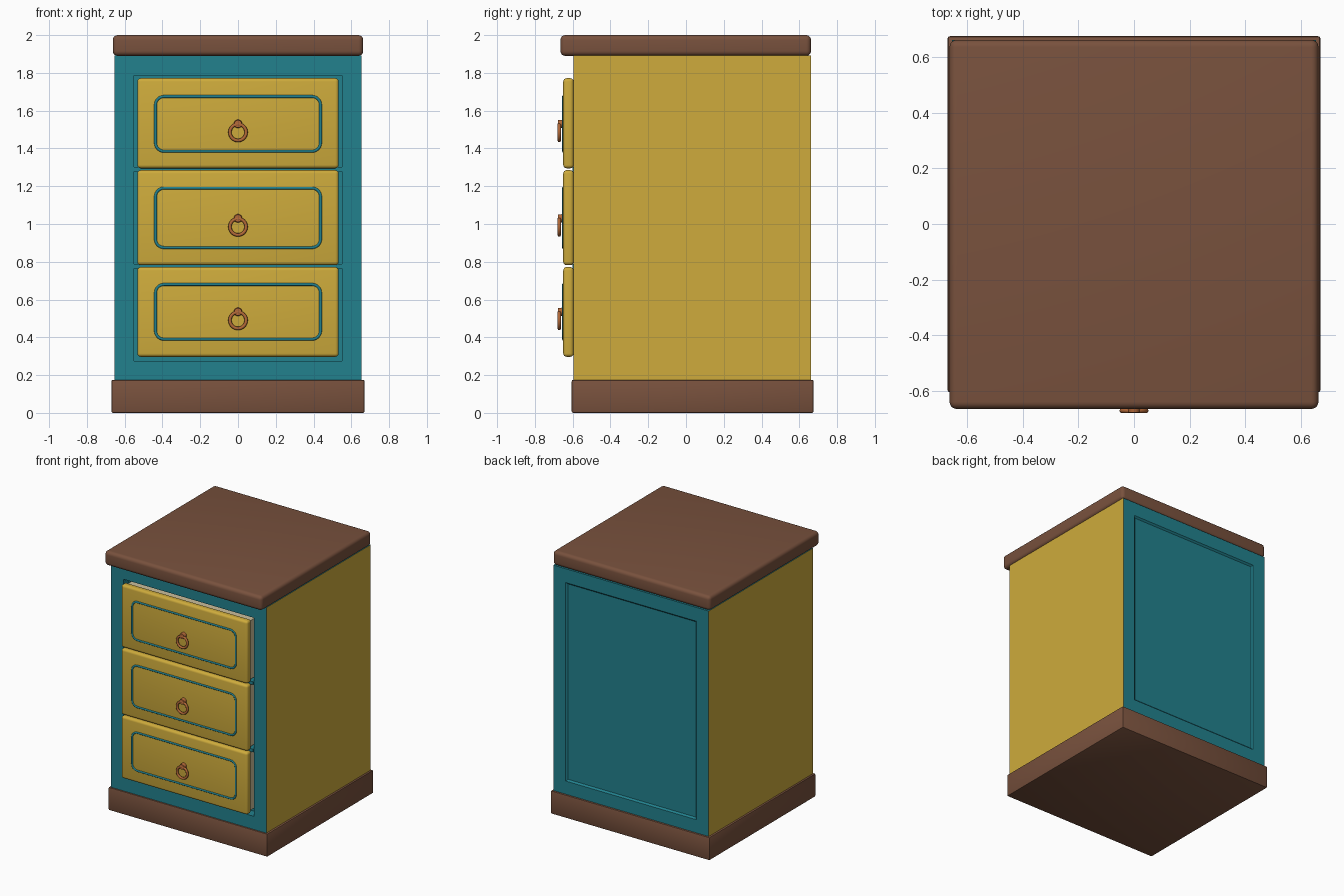
import bpy, bmesh, math
from mathutils import Vector, Matrix

old = bpy.data.objects.get("Cube")
if old:
    bpy.data.objects.remove(old, do_unlink=True)


def material(name, rgb):
    m = bpy.data.materials.new(name)
    m.use_nodes = True
    m.diffuse_color = (*rgb, 1)
    bsdf = m.node_tree.nodes["Principled BSDF"]
    bsdf.inputs["Base Color"].default_value = (*rgb, 1)
    bsdf.inputs["Roughness"].default_value = 0.6
    return m


BROWN = material("brown wood", (0.19, 0.083, 0.047))
GOLD = material("golden yellow paint", (0.62, 0.41, 0.045))
TEAL = material("teal paint", (0.016, 0.22, 0.27))
COPPER = material("copper", (0.45, 0.14, 0.04))
PALE = material("pale wood", (0.6, 0.52, 0.33))


def finish(bm, name, *mats):
    mesh = bpy.data.meshes.new(name)
    bm.to_mesh(mesh)
    bm.free()
    obj = bpy.data.objects.new(name, mesh)
    bpy.context.collection.objects.link(obj)
    for m in mats:
        mesh.materials.append(m)
    return obj


def smooth(obj):
    bpy.ops.object.select_all(action="DESELECT")
    obj.select_set(True)
    bpy.context.view_layer.objects.active = obj
    bpy.ops.object.shade_smooth_by_angle(angle=math.radians(40))


def box_mesh(lo, hi):
    lo, hi = Vector(lo), Vector(hi)
    bm = bmesh.new()
    bmesh.ops.create_cube(bm, size=1)
    for v in bm.verts:
        v.co = (lo + hi) / 2 + v.co * (hi - lo)
    return bm


def slab(name, lo, hi, mat, bevel=0.0, segments=4):
    bm = box_mesh(lo, hi)
    if bevel:
        bmesh.ops.bevel(bm, geom=bm.edges[:], offset=bevel, segments=segments,
                        profile=0.5, affect="EDGES")
    obj = finish(bm, name, mat)
    smooth(obj)
    return obj


# Plinth and rounded top board
slab("plinth", (-0.67, -0.605, 0), (0.67, 0.675, 0.175), BROWN, 0.008, 2)
slab("top_board", (-0.663, -0.665, 1.89), (0.663, 0.662, 2), BROWN, 0.026, 5)

# Cabinet: framed front opening, shallow back panel, golden sides
bm = box_mesh((-0.655, -0.595, 0.17), (0.655, 0.662, 1.892))
for direction, depth, slope in ((-1, 0.07, 0.0), (1, 0.012, 0.012)):
    face = next(f for f in bm.faces if f.normal.y * direction > 0.9)
    bmesh.ops.inset_region(bm, faces=[face], thickness=0.105, use_even_offset=True)
    ret = bmesh.ops.extrude_face_region(bm, geom=[face])
    inner = [g for g in ret["geom"] if isinstance(g, bmesh.types.BMFace)]
    bmesh.ops.delete(bm, geom=[face], context="FACES_ONLY")
    verts = {v for f in inner for v in f.verts}
    for v in verts:
        v.co.y -= direction * depth
        v.co.x -= math.copysign(slope, v.co.x)
        v.co.z -= math.copysign(slope, v.co.z - 1.03)
bmesh.ops.recalc_face_normals(bm, faces=bm.faces[:])
for f in bm.faces:
    c = f.calc_center_median()
    f.material_index = int(abs(c.x) > 0.65)
finish(bm, "cabinet_body", TEAL, GOLD)


def trim(name, half_x, z0, z1, y, radius, thickness):
    """Rounded rectangular bead on a drawer front."""
    curve = bpy.data.curves.new(name, "CURVE")
    curve.dimensions = "3D"
    curve.bevel_depth = thickness
    curve.bevel_resolution = 2
    pts = []
    corners = ((1, z1, -1), (-1, z1, -1), (-1, z0, 1), (1, z0, 1))
    for quarter, (sx, z, sz) in enumerate(corners):
        for i in range(7):
            a = (quarter + i / 6) * math.pi / 2
            pts.append((sx * (half_x - radius) + radius * math.cos(a), y,
                        z + sz * radius + radius * math.sin(a)))
    spline = curve.splines.new("POLY")
    spline.points.add(len(pts) - 1)
    for p, co in zip(spline.points, pts):
        p.co = (*co, 1)
    spline.use_cyclic_u = True
    curve.materials.append(TEAL)
    obj = bpy.data.objects.new(name, curve)
    bpy.context.collection.objects.link(obj)


def ring(name, centre, major, minor, around=32, tube=10):
    bm = bmesh.new()
    grid = []
    for i in range(around):
        a = 2 * math.pi * i / around
        row = []
        for j in range(tube):
            b = 2 * math.pi * j / tube
            r = major + minor * math.cos(b)
            row.append(bm.verts.new(Vector(centre) + Vector(
                (r * math.cos(a), minor * math.sin(b), r * math.sin(a)))))
        grid.append(row)
    for i in range(around):
        n = (i + 1) % around
        for j in range(tube):
            k = (j + 1) % tube
            bm.faces.new((grid[i][j], grid[n][j], grid[n][k], grid[i][k]))
    bmesh.ops.recalc_face_normals(bm, faces=bm.faces[:])
    smooth(finish(bm, name, COPPER))


def post(name, centre, radius, length):
    bm = bmesh.new()
    turn = Matrix.Translation(centre) @ Matrix.Rotation(math.pi / 2, 4, "X")
    bmesh.ops.create_cone(bm, cap_ends=True, segments=20, radius1=radius,
                          radius2=radius * 0.85, depth=length, matrix=turn)
    smooth(finish(bm, name, COPPER))


# Drawers, from bottom to top: front z range, bead z range, ring height
drawers = (("bottom", 0.297, 0.772, 0.39, 0.68, 0.49),
           ("middle", 0.782, 1.285, 0.875, 1.19, 0.985),
           ("top", 1.295, 1.772, 1.385, 1.675, 1.485))
for name, z0, z1, t0, t1, zr in drawers:
    slab(name + "_drawer_front", (-0.533, -0.65, z0), (0.533, -0.595, z1), GOLD, 0.018)
    slab(name + "_drawer_box", (-0.52, -0.6, z0 + 0.015), (0.52, -0.53, z1 - 0.015), PALE)
    trim(name + "_drawer_bead", 0.437, t0, t1, -0.648, 0.045, 0.008)
    ring(name + "_pull_ring", (0, -0.671, zr), 0.043, 0.009)
    post(name + "_pull_post", (0, -0.662, zr + 0.045), 0.023, 0.032)

# Thin rails between the drawers
for name, z in (("lower", 0.777), ("upper", 1.29)):
    slab(name + "_rail", (-0.55, -0.602, z - 0.012), (0.55, -0.53, z + 0.012), TEAL)
